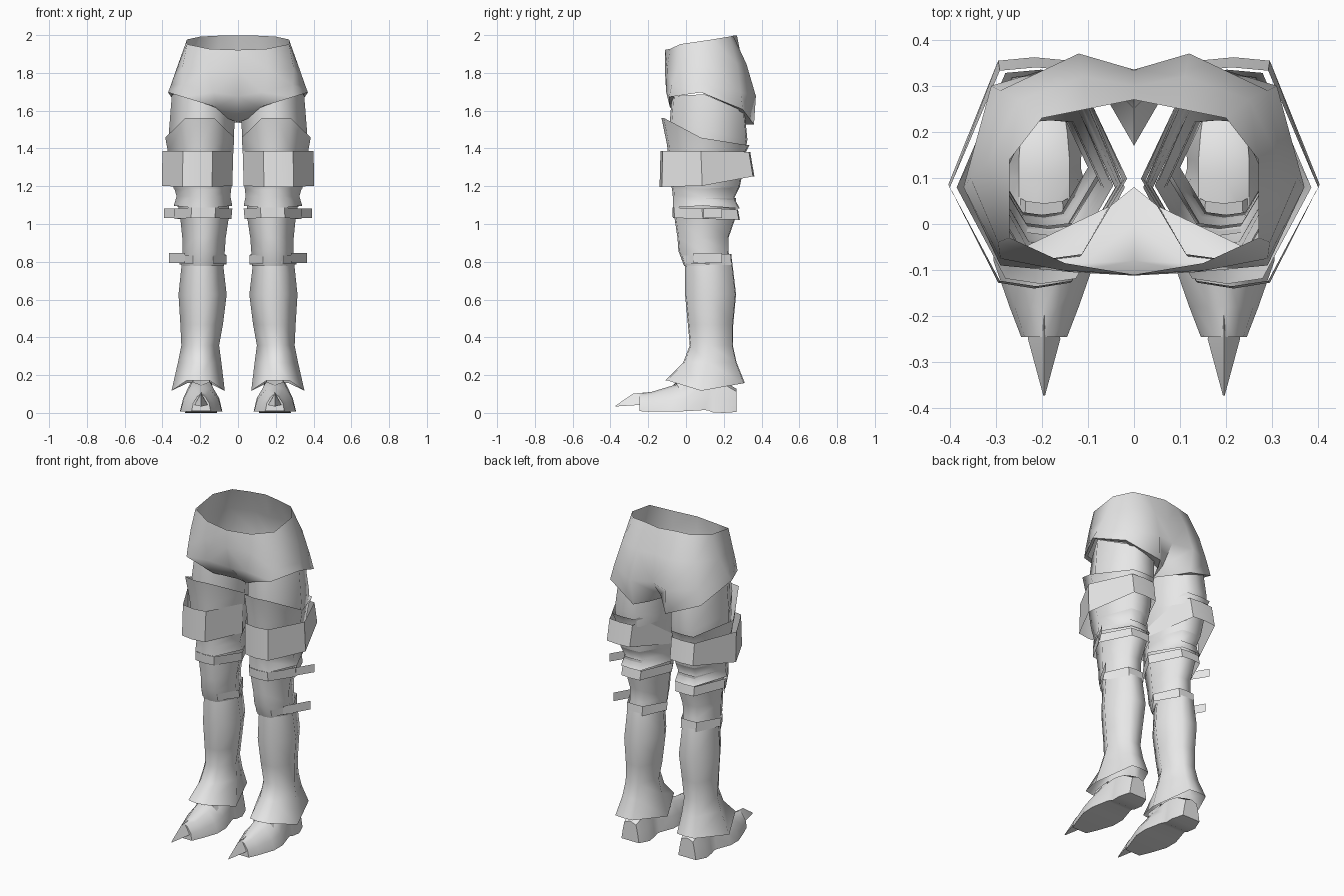
import bpy, bmesh, math

grey = bpy.data.materials.new("light grey")
grey.diffuse_color = (0.8, 0.8, 0.8, 1)


def finish(name, bm, angle=50, weld=False):
    """Mesh object mirrored to the other side, smooth with sharp creases."""
    bmesh.ops.remove_doubles(bm, verts=bm.verts, dist=0.0005)
    bmesh.ops.recalc_face_normals(bm, faces=bm.faces)
    me = bpy.data.meshes.new(name)
    bm.to_mesh(me)
    bm.free()
    ob = bpy.data.objects.new(name, me)
    bpy.context.collection.objects.link(ob)
    me.materials.append(grey)
    mirror = ob.modifiers.new("mirror", 'MIRROR')
    mirror.use_clip = weld
    mirror.use_mirror_merge = weld
    bpy.context.view_layer.objects.active = ob
    ob.select_set(True)
    bpy.ops.object.modifier_apply(modifier="mirror")
    bpy.ops.object.shade_smooth_by_angle(angle=math.radians(angle))
    ob.select_set(False)
    return ob


def loft(name, rings, closed=True, caps=False, angle=50, weld=False):
    """Skin a list of point rings."""
    bm = bmesh.new()
    rows = [[bm.verts.new(p) for p in r] for r in rings]
    n = len(rows[0])
    for a, b in zip(rows, rows[1:]):
        for i in range(n if closed else n - 1):
            j = (i + 1) % n
            bm.faces.new((a[i], a[j], b[j], b[i]))
    if caps:
        bm.faces.new(rows[0])
        bm.faces.new(rows[-1][::-1])
    return finish(name, bm, angle, weld)


# Eight-sided leg section: pointed at the sides, nearly flat front and back
SECTION = [(0, -1), (.42, -.95), (1, -.1), (.42, .97),
           (0, 1), (-.42, .97), (-1, -.1), (-.42, -.95)]


def ring(x0, x1, y0, y1, zf, zm=None, zb=None):
    """Section fitted to a box, with heights for front, sides and back."""
    zm = zf if zm is None else zm
    zb = zm if zb is None else zb
    cx, cy, rx, ry = (x0 + x1) / 2, (y0 + y1) / 2, (x1 - x0) / 2, (y1 - y0) / 2
    return [(cx + u * rx, cy + v * ry, zf if v < -.5 else zb if v > .5 else zm)
            for u, v in SECTION]


def tube(name, rows, angle=65):
    return loft(name, [ring(*r) for r in rows], angle=angle)


# Pelvis: half rings from front centre round to back centre
loft("shorts", [
    [(0, -.11, 1.925), (.15, -.085, 1.93), (.27, -.03, 1.955), (.27, .14, 1.98),
     (.2, .23, 1.995), (.1, .25, 2), (0, .27, 2)],
    [(0, -.112, 1.82), (.16, -.1, 1.82), (.295, -.04, 1.83), (.32, .13, 1.84),
     (.25, .27, 1.85), (.11, .32, 1.85), (0, .3, 1.85)],
    [(0, -.08, 1.68), (.13, -.105, 1.7), (.29, -.075, 1.74), (.355, .1, 1.74),
     (.29, .29, 1.7), (.12, .37, 1.68), (0, .335, 1.69)],
    [(0, .0, 1.58), (.11, -.085, 1.62), (.29, -.09, 1.675), (.37, .08, 1.7),
     (.31, .3, 1.61), (.11, .36, 1.53), (0, .25, 1.58)],
    [(0, .08, 1.54), (.05, .04, 1.56), (.28, -.07, 1.68), (.35, .08, 1.7),
     (.29, .28, 1.61), (.06, .28, 1.53), (0, .17, 1.54)],
], closed=False, angle=65, weld=True)

# Thighs and the flared stocking tops over them
tube("thigh", [
    (.015, .35, -.075, .31, 1.68, 1.69, 1.6),
    (.02, .365, -.085, .325, 1.55, 1.5, 1.45),
    (.025, .36, -.08, .31, 1.38, 1.38, 1.36),
])
tube("stocking_top", [
    (.02, .385, -.13, .335, 1.565, 1.46, 1.42),
    (.025, .37, -.1, .315, 1.42, 1.38, 1.38),
    (.03, .35, -.085, .295, 1.25),
    (.035, .34, -.075, .285, 1.19, 1.19, 1.2),
])

# Wide thigh band
tube("thigh_band", [
    (.025, .4, -.135, .34, 1.39, 1.39, 1.385),
    (.03, .403, -.14, .362, 1.2, 1.205, 1.255),
], angle=40)

# Knee, with a loose cuff above it
tube("knee_cuff", [
    (.035, .34, -.075, .285, 1.2),
    (.04, .325, -.07, .255, 1.15, 1.15, 1.14),
    (.03, .34, -.07, .285, 1.09, 1.1, 1.085),
])
tube("knee", [
    (.045, .325, -.065, .265, 1.14),
    (.05, .305, -.06, .26, 1.03),
    (.065, .295, -.045, .225, .93),
    (.07, .295, -.04, .225, .86),
    (.075, .295, -.01, .235, .78),
])

# Straps and their loose ends
tube("upper_strap", [(.03, .335, -.072, .275, 1.09, 1.085, 1.08),
                     (.035, .335, -.07, .285, 1.035, 1.03, 1.025)], angle=40)
tube("lower_strap", [(.06, .31, -.025, .24, .835, .84, .845),
                     (.06, .31, -.015, .245, .795, .79, .785)], angle=40)
for name, x, tip, z0, z1 in (("upper_strap_end", .3, .393, 1.035, 1.085),
                             ("lower_strap_end", .28, .365, .797, .85)):
    loft(name, [[(x, .04, z0), (x, .04, z1)], [(tip, .19, z0), (tip, .19, z1)]],
         closed=False)

# Boot shaft flaring over the foot
tube("boot_shaft", [
    (.08, .297, -.005, .245, .8),
    (.06, .315, -.005, .265, .63),
    (.08, .305, .01, .25, .47),
    (.1, .3, .02, .248, .36),
    (.088, .318, -.015, .268, .27),
    (.07, .352, -.11, .312, .175, .12, .16),
])


# Foot: cross sections from toe to heel
def foot_ring(y, w, wt, zb, zt):
    c = .195
    return [(c - w, y, zb), (c + w, y, zb), (c + w * .85, y, zb + (zt - zb) * .45),
            (c + wt, y, zt - .015), (c, y, zt), (c - wt, y, zt - .015),
            (c - w * .85, y, zb + (zt - zb) * .45)]


loft("shoe", [foot_ring(*r) for r in (
    (-.245, .05, .02, .012, .105),
    (-.18, .075, .03, .01, .115),
    (-.08, .11, .045, .01, .145),
    (.0, .112, .055, .012, .165),
    (.1, .085, .055, .018, .18),
    (.12, .08, .055, .015, .18),
    (.14, .08, .055, .006, .18),
    (.2, .085, .05, .003, .17),
    (.268, .06, .04, .008, .13))], caps=True)

# Pointed toe spike
loft("toe_spike", [
    [(.165, -.17, .07), (.225, -.17, .07), (.195, -.17, .115)],
    [(.16, -.25, .045), (.23, -.25, .045), (.195, -.28, .105)],
    [(.193, -.372, .037), (.197, -.372, .037), (.195, -.372, .042)],
], caps=True, angle=25)

# Tongue ridge rising from the instep into the shaft
loft("instep_flap", [
    [(.125, -.03, .12), (.15, -.055, .165), (.195, -.07, .148), (.24, -.055, .165),
     (.265, -.03, .12)],
    [(.135, .06, .14), (.155, .05, .185), (.195, .045, .19), (.235, .05, .185),
     (.255, .06, .14)],
], closed=False)

# Rest everything on the ground plane
low = min(v.co.z for o in bpy.data.objects for v in o.data.vertices)
for o in bpy.data.objects:
    for v in o.data.vertices:
        v.co.z -= low
